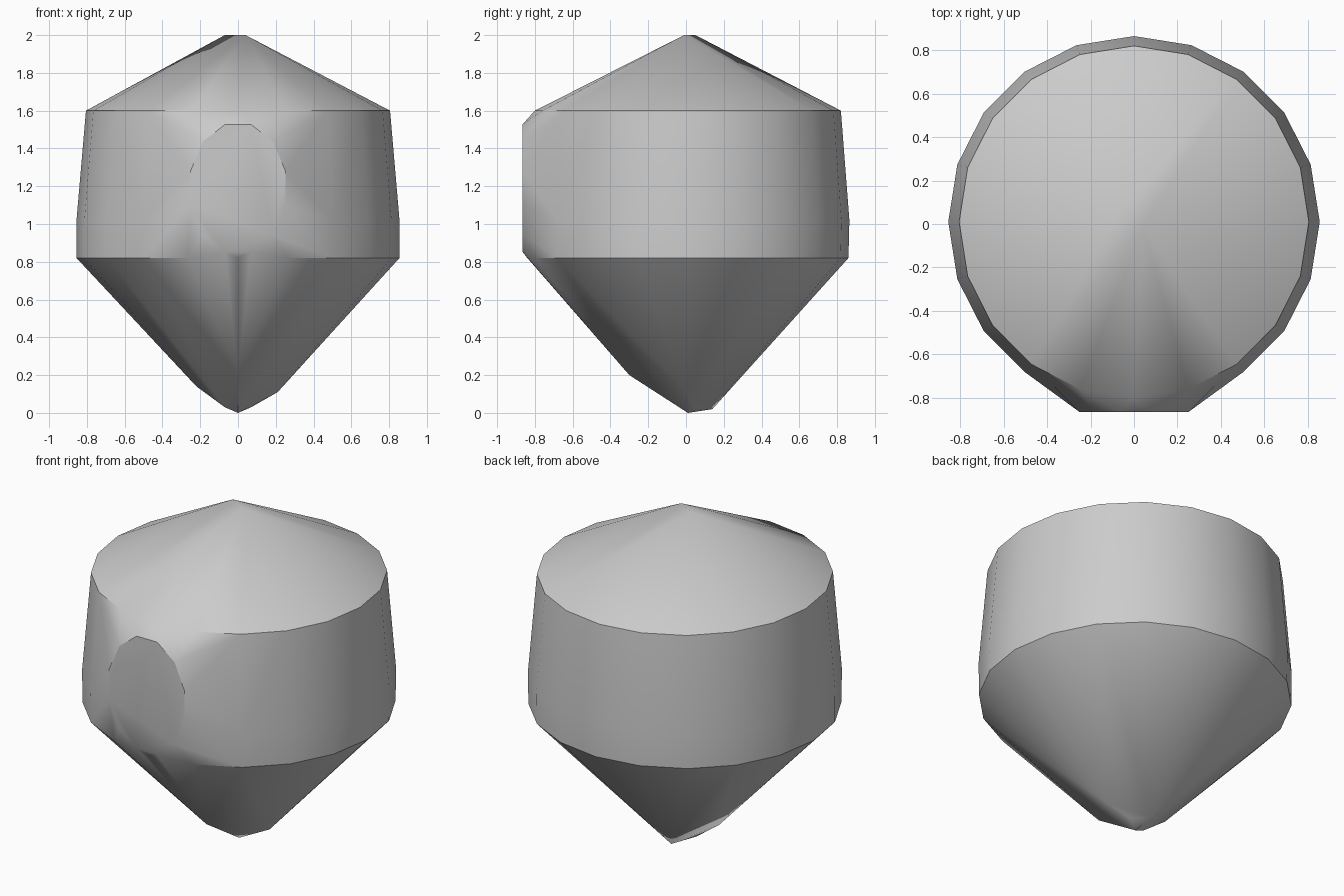
import bpy
import bmesh
from math import cos, sin, tau, radians

cube = bpy.data.objects.get("Cube")
if cube:
    bpy.data.objects.remove(cube, do_unlink=True)

grey = bpy.data.materials.new("plain grey")
grey.use_nodes = True
colour = (0.6, 0.6, 0.6, 1)
grey.diffuse_color = colour
grey.node_tree.nodes["Principled BSDF"].inputs["Base Color"].default_value = colour


def ring(rx, ry, z, cy=0.0, sides=20):
    """Level ring of points around the vertical axis."""
    return [(rx * cos(tau * i / sides), cy + ry * sin(tau * i / sides), z)
            for i in range(sides)]


def front_disc(rx, rz, y, z, sides=12):
    """Upright oval of points facing the front."""
    return [(rx * cos(tau * (i + 0.5) / sides), y, z + rz * sin(tau * (i + 0.5) / sides))
            for i in range(sides)]


# Drum: straight lower wall, tapering up to the shoulder
points = ring(0.855, 0.85, 0.82, 0.01)
points += ring(0.855, 0.855, 1.02, 0.01)
points += ring(0.805, 0.81, 1.6, 0.01)

# Flat oval face on the front
points += front_disc(0.26, 0.35, -0.865, 1.19)

# Short ridge at the top of the roof
points += [(-0.07, 0.05, 2), (0.04, -0.01, 2)]

# Blunt, uneven tip at the bottom
points += [(0, 0.01, 0), (0.07, 0.05, 0.03), (-0.07, 0, 0.03), (0, 0.14, 0.02),
           (0.21, 0, 0.11), (-0.22, 0, 0.14), (0, -0.3, 0.2)]

# Wrap all the parts in one convex skin
bm = bmesh.new()
for p in points:
    bm.verts.new(p)
hull = bmesh.ops.convex_hull(bm, input=bm.verts)
loose = [v for v in bm.verts if not v.link_faces]
bmesh.ops.delete(bm, geom=loose, context="VERTS")
bmesh.ops.dissolve_limit(bm, angle_limit=radians(0.5), verts=bm.verts, edges=bm.edges)
bmesh.ops.recalc_face_normals(bm, faces=bm.faces)

mesh = bpy.data.meshes.new("capped_drum")
bm.to_mesh(mesh)
bm.free()
mesh.materials.append(grey)
body = bpy.data.objects.new("capped_drum", mesh)
bpy.context.collection.objects.link(body)

# Soft walls with crisp shoulder and lower rim
bpy.context.view_layer.objects.active = body
body.select_set(True)
bpy.ops.object.shade_smooth_by_angle(angle=radians(30))
